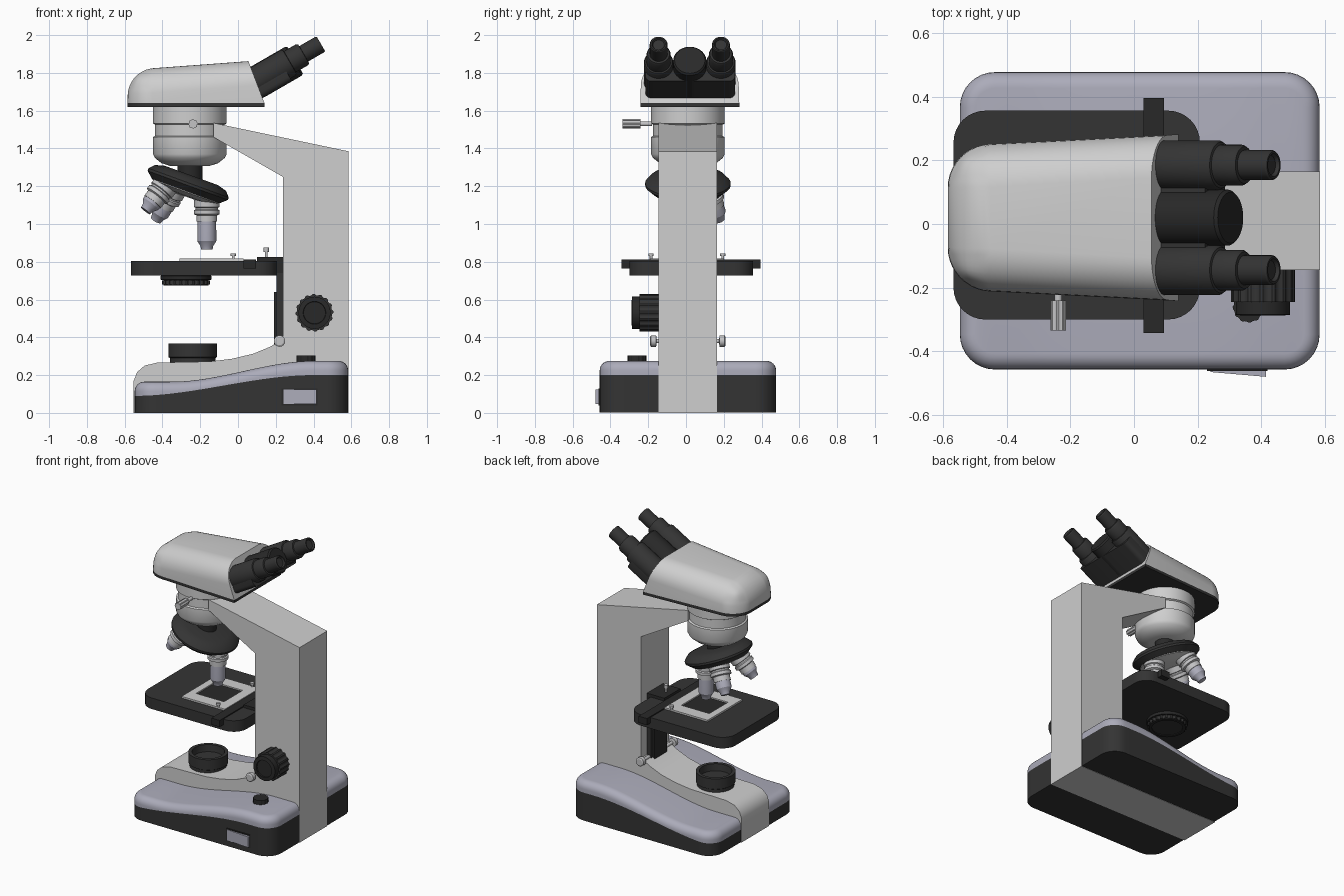
import bpy, bmesh, math
from mathutils import Vector, Matrix

cube = bpy.data.objects.get("Cube")
if cube:
    bpy.data.objects.remove(cube, do_unlink=True)
made = []
Y = 0.01     # centre line of the stand
HY = 0.02    # centre line of the head


def material(name, r, g, b):
    m = bpy.data.materials.new(name)
    m.use_nodes = True
    m.diffuse_color = (r, g, b, 1)
    m.node_tree.nodes["Principled BSDF"].inputs["Base Color"].default_value = (r, g, b, 1)
    return m


WHITE = material("warm white enamel", .62, .62, .62)
LAVENDER = material("lavender grey", .41, .41, .49)
BLACK = material("soft black", .034, .034, .034)
DEEP = material("deep black", .022, .022, .022)
METAL = material("pale metal", .55, .55, .56)


def finish(name, bm, mat, matrix=None):
    bmesh.ops.recalc_face_normals(bm, faces=bm.faces)
    if matrix:
        bm.transform(matrix)
    me = bpy.data.meshes.new(name)
    bm.to_mesh(me)
    bm.free()
    me.materials.append(mat)
    ob = bpy.data.objects.new(name, me)
    bpy.context.collection.objects.link(ob)
    made.append(ob)
    return ob


def hexa(name, bottom, top, mat, pick=None, r=0, seg=8, matrix=None):
    """Six-sided solid from two quads, with chosen edges rounded."""
    bm = bmesh.new()
    b = [bm.verts.new(p) for p in bottom]
    t = [bm.verts.new(p) for p in top]
    bm.faces.new(b)
    bm.faces.new(t)
    for i in range(4):
        j = (i + 1) % 4
        bm.faces.new((b[i], b[j], t[j], t[i]))
    if pick:
        edges = [e for e in bm.edges if pick(e.verts[0].co, e.verts[1].co)]
        bmesh.ops.bevel(bm, geom=edges, offset=r, segments=seg, profile=.5, affect='EDGES')
    return finish(name, bm, mat, matrix)


def upright(a, b):
    return abs(a.z - b.z) > 1e-4


def box(name, x, y, z, mat, r=0, pick=upright, seg=8, matrix=None):
    quad = [(x[0], y[0]), (x[1], y[0]), (x[1], y[1]), (x[0], y[1])]
    return hexa(name, [(*p, z[0]) for p in quad], [(*p, z[1]) for p in quad],
                mat, pick if r else None, r, seg, matrix)


def lathe(name, profile, mat, loc, axis=(0, 0, 1), n=48, ridge=0):
    """Turned part; ridge makes a knurled grip."""
    bm = bmesh.new()
    rings = []
    for r, z in profile:
        ring = []
        for i in range(n):
            a = math.tau * i / n
            k = r * (1 - ridge * (i // 2 % 2))
            ring.append(bm.verts.new((k * math.cos(a), k * math.sin(a), z)))
        rings.append(ring)
    for p, q in zip(rings, rings[1:]):
        for i in range(n):
            j = (i + 1) % n
            bm.faces.new((p[i], p[j], q[j], q[i]))
    bm.faces.new(rings[0])
    bm.faces.new(rings[-1])
    rot = Vector(axis).to_track_quat('Z', 'Y').to_matrix().to_4x4()
    return finish(name, bm, mat, Matrix.Translation(loc) @ rot)


def rod(name, r, z0, z1, mat, loc, axis=(0, 0, 1), **kw):
    return lathe(name, [(r, z0), (r, z1)], mat, loc, axis, **kw)


# Base shells: rounded plan whose top edges sweep up toward the back
def sweep(x, x0, length, low, high):
    t = min(max((x - x0) / length, 0), 1)
    return low + (high - low) * t * t * (3 - 2 * t)


def seam(x):
    return sweep(x, -.55, .95, .09, .2)


def crown(x):
    return sweep(x, -.35, .75, .165, .275)


def outline(s):
    x0, x1, h, r = -.547 + s, .583 - s, .467 - s, .11 - s
    arc = [math.pi / 2 * i / 8 for i in range(9)]
    half = [(x0 + r - r * math.cos(a), h - r + r * math.sin(a)) for a in arc]
    half += [(x0 + r + (x1 - x0 - 2 * r) * i / 24, h) for i in range(1, 24)]
    half += [(x1 - r + r * math.sin(a), h - r + r * math.cos(a)) for a in arc]
    return half + [(x, -y) for x, y in reversed(half)]


def shell(name, levels, mat):
    bm = bmesh.new()
    rings = [[bm.verts.new((x, y + Y, f(x))) for x, y in outline(s)] for s, f in levels]
    n = len(rings[0])
    for p, q in zip(rings, rings[1:]):
        for i in range(n):
            j = (i + 1) % n
            bm.faces.new((p[i], p[j], q[j], q[i]))
    for ring in (rings[0], rings[-1]):
        for i in range(n // 2 - 1):
            bm.faces.new((ring[i], ring[i + 1], ring[n - 2 - i], ring[n - 1 - i]))
    finish(name, bm, mat)


shell("base_lower", [(0, lambda x: .002), (0, seam)], BLACK)
shell("base_upper", [(0, seam)] + [
    (.05 * (1 - math.cos(a)), lambda x, a=a: crown(x) - .05 * (1 - math.sin(a)))
    for a in (math.pi / 2 * i / 6 for i in range(7))], LAVENDER)

# Stand: base spine, column and arm in one side profile
side = [(-.552, 0), (-.552, .17), (-.535, .215), (-.495, .25), (-.43, .266), (-.15, .272),
        (-.03, .287), (.08, .313), (.17, .35), (.237, .39), (.237, 1.25), (-.13, 1.46),
        (-.13, 1.535), (.585, 1.385), (.585, 0)]
bm = bmesh.new()
face = bm.faces.new([bm.verts.new((x, -.145, z)) for x, z in side])
ext = bmesh.ops.extrude_face_region(bm, geom=[face])
bmesh.ops.translate(bm, vec=(0, .31, 0),
                    verts=[v for v in ext["geom"] if isinstance(v, bmesh.types.BMVert)])
finish("stand_arm", bm, WHITE)

# Lamp housing, dial, side switch
lathe("lamp_housing", [(.12, .25), (.12, .29), (.128, .295), (.128, .368), (.105, .368),
                       (.1, .32)], BLACK, (-.24, Y, 0))
rod("brightness_dial", .05, .26, .305, DEEP, (.36, -.26, 0), ridge=.06)
box("switch_frame", (.23, .42), (-.462, -.45), (.04, .13), DEEP)
hexa("switch_rocker", [(.24, -.465, .047), (.415, -.48, .047), (.415, -.45, .047), (.24, -.45, .047)],
     [(.24, -.465, .123), (.415, -.48, .123), (.415, -.45, .123), (.24, -.45, .123)], LAVENDER)

# Focus knob on the front side of the column
FRONT = (0, -1, 0)
rod("focus_knob_grip", .1, .14, .245, BLACK, (.405, 0, .53), FRONT, n=64, ridge=.07)
lathe("focus_knob_cap", [(.085, .24), (.085, .285), (.06, .288), (.058, .28)], DEEP,
      (.405, 0, .53), FRONT)

# Stage with its carrier
box("stage_plate", (-.567, .207), (-.3, .356), (.727, .805), BLACK, r=.1)
box("stage_crossbar", (.03, .095), (-.342, .395), (.765, .812), DEEP)
box("stage_block", (.1, .237), (-.08, .1), (.74, .825), DEEP)
box("carrier_plate", (.205, .24), (-.08, .1), (.33, .81), BLACK)
box("carrier_slide", (.19, .21), (-.06, .08), (.35, .64), DEEP)
for name, x, y in (("front", (-.31, .03), (-.19, -.1)), ("back", (-.31, .03), (.11, .2)),
                   ("inner", (-.04, .03), (-.1, .11)), ("outer", (-.31, -.26), (-.1, .11))):
    box("slide_holder_" + name, x, y, (.8, .817), WHITE)
box("slide_window", (-.26, -.04), (-.1, .11), (.8, .808), DEEP)
for name, x, y, z in (("front", -.025, -.185, .81), ("back", -.025, .195, .81), ("rear", .15, Y, .82)):
    h = .055 if name == "rear" else .035
    lathe("clip_screw_" + name, [(.007, z), (.007, z + h * .6), (.014, z + h * .6), (.014, z + h)],
          METAL, (x, y, 0), n=16)
lathe("condenser", [(.125, .73), (.135, .725), (.135, .705), (.12, .704), (.12, .675),
                    (.1, .675), (.095, .7)], DEEP, (-.275, Y, 0), n=64)
rod("condenser_grip", .128, .68, .702, BLACK, (-.275, Y, 0), n=96, ridge=.05)

# Clamp screws either side of the column
for name, s in (("front", -1), ("back", 1)):
    lathe("clamp_screw_" + name, [(.011, .05), (.011, .165), (.03, .168), (.03, .195), (.022, .2)],
          METAL, (.22, Y, .38), (0, s, 0), n=24)

# Neck and its locking screw
lathe("neck", [(.195, 1.63), (.195, 1.532), (.184, 1.526), (.184, 1.466), (.195, 1.46),
               (.195, 1.37), (.185, 1.35), (.15, 1.322), (.1, 1.306)], WHITE, (-.255, Y, 0), n=64)
rod("lock_screw_shaft", .012, .18, .25, METAL, (-.238, 0, 1.53), FRONT, n=20)
rod("lock_screw_grip", .025, .24, .335, METAL, (-.238, 0, 1.53), FRONT, n=32, ridge=.12)
rod("turret_stem", .066, 1.2, 1.32, DEEP, (-.255, Y, 0))

# Tilted turret and objectives arranged about its axis
tilt = math.radians(20)
up = Vector((math.sin(tilt), 0, math.cos(tilt)))
hub = Vector((-.264, Y, 1.21))
lathe("turret_disc", [(.15, .05), (.2, .036), (.226, .008), (.226, -.006), (.19, -.038)],
      BLACK, hub, up, n=64)
lathe("turret_underside", [(.19, -.03), (.185, -.042), (.12, -.06), (.06, -.065)], WHITE, hub, up)
apex = hub + up * (.099 / math.sin(tilt))
lateral = Vector((math.cos(tilt), 0, -math.sin(tilt)))
for name, deg, length in (("long", 0, .618), ("medium", 120, .56), ("short", 205, .53)):
    a = math.radians(deg)
    aim = -up * math.cos(tilt) + math.sin(tilt) * (
        lateral * math.cos(a) + Vector((0, math.sin(a), 0)))
    lathe(f"objective_collar_{name}", [(.055, .3), (.055, .35), (.068, .355), (.068, .392),
          (.06, .396), (.06, .405), (.068, .41), (.068, .43), (.055, .436), (.055, .47)],
          METAL, apex, aim, n=32)
    lathe(f"objective_barrel_{name}", [(.048, .45), (.05, length - .1), (.05, length - .045),
          (.034, length - .02), (.03, length)], LAVENDER, apex, aim, n=32)

# Head housing: tapered block rounded everywhere but its rear and underside
LOW = 1.64


def quad(x0, h0, x1, h1, z0, z1):
    return [(x0, HY - h0, z0), (x1, HY - h1, z1), (x1, HY + h1, z1), (x0, HY + h0, z0)]


hexa("head_housing", quad(-.585, .225, .14, .262, LOW, LOW), quad(-.58, .22, .055, .255, 1.815, 1.862),
     WHITE, lambda a, b: min(a.x, b.x) < 0 and max(a.z, b.z) > LOW + .01, .13, 10)
hexa("head_floor", quad(-.585, .225, .14, .262, 1.62, 1.62), quad(-.585, .225, .14, .262, LOW, LOW),
     BLACK, lambda a, b: upright(a, b) and a.x < 0, .13, 10)

# Binocular unit on a 30 degree incline
incline = Matrix.Translation((.116, 0, 1.751)) @ Matrix.Rotation(math.radians(-30), 4, 'Y')
along = incline.to_3x3() @ Vector((1, 0, 0))
box("binocular_body", (-.07, .15), (HY - .235, HY + .24), (-.08, .045), BLACK, r=.03, seg=4,
    pick=lambda a, b: abs(a.x - b.x) > 1e-4, matrix=incline)
lathe("binocular_hub", [(.088, -.02), (.088, .21), (.08, .22)], DEEP, incline @ Vector((0, HY, .007)), along)
for name, y in (("front", HY - .165), ("back", HY + .165)):
    lathe("eyepiece_" + name, [(.078, -.03), (.078, .18), (.072, .19), (.064, .192), (.064, .265),
          (.058, .275), (.047, .276), (.047, .375), (.043, .381), (.036, .381), (.03, .37)],
          BLACK, incline @ Vector((0, y, .014)), along)

# Smooth the turned and rounded parts, keeping crisp edges
for ob in bpy.context.selected_objects:
    ob.select_set(False)
for ob in made:
    ob.select_set(True)
bpy.context.view_layer.objects.active = made[0]
bpy.ops.object.shade_smooth_by_angle(angle=math.radians(32))
